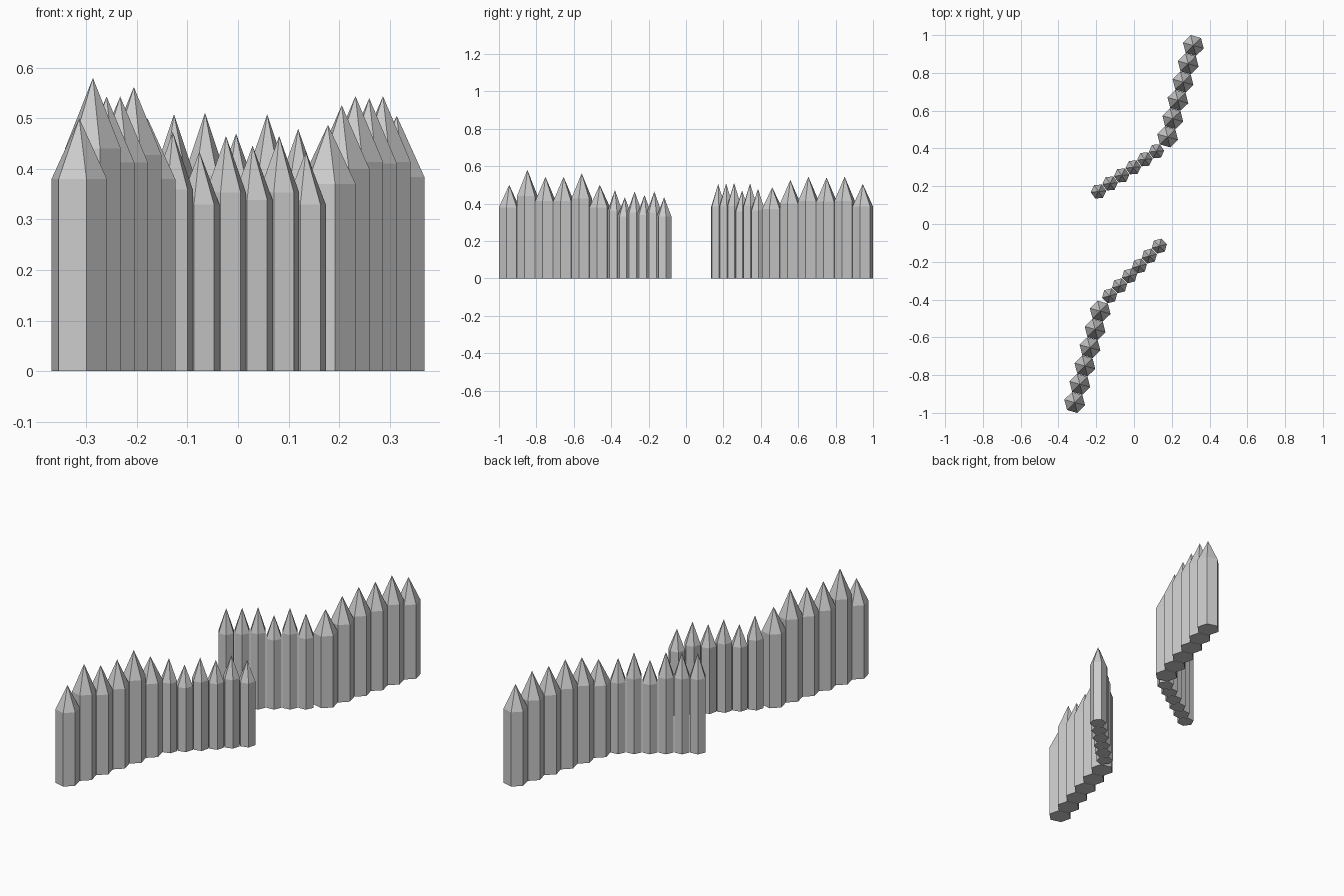
import bpy, bmesh, math
from mathutils import Vector

if "Cube" in bpy.data.objects:
    bpy.data.objects.remove(bpy.data.objects["Cube"])

TIP = 0.76  # fraction of the height where the point begins


def stake(name, x, y, radius, height, rot):
    """Six-sided upright stake with a sharpened top."""
    bm = bmesh.new()
    rings = []
    for z in (0, height * TIP):
        rings.append([bm.verts.new((radius * math.cos(rot + k * math.pi / 3),
                                    radius * math.sin(rot + k * math.pi / 3), z))
                      for k in range(6)])
    low, high = rings
    apex = bm.verts.new((0, 0, height))
    bm.faces.new(low[::-1])
    for k in range(6):
        n = (k + 1) % 6
        bm.faces.new((low[k], low[n], high[n], high[k]))
        bm.faces.new((high[k], high[n], apex))
    mesh = bpy.data.meshes.new(name)
    bm.to_mesh(mesh)
    bm.free()
    obj = bpy.data.objects.new(name, mesh)
    obj.location = (x, y, 0)
    bpy.context.collection.objects.link(obj)


def row(name, start, end, radius, heights):
    """Straight run of stakes, flat sides facing their neighbours."""
    a, b = Vector(start), Vector(end)
    d = b - a
    rot = math.atan2(d.y, d.x) + math.pi / 6
    for i, h in enumerate(heights):
        p = a.lerp(b, i / (len(heights) - 1))
        stake(f"{name}_{i + 1}", p.x, p.y, radius, h, rot)


# front palisade: tall outer run, then the thinner run by the gate
row("front_outer_stake", (-0.314, -0.945), (-0.179, -0.461), 0.057,
    (0.50, 0.58, 0.543, 0.543, 0.562, 0.50))
row("front_gate_stake", (-0.129, -0.38), (0.134, -0.117), 0.041,
    (0.473, 0.434, 0.465, 0.446, 0.465, 0.434))

# back palisade: thinner run by the gate, then the tall outer run
row("back_gate_stake", (-0.188, 0.172), (0.119, 0.385), 0.041,
    (0.505, 0.508, 0.511, 0.47, 0.508, 0.479))
row("back_outer_stake", (0.178, 0.461), (0.314, 0.945), 0.057,
    (0.487, 0.526, 0.544, 0.54, 0.544, 0.505))
